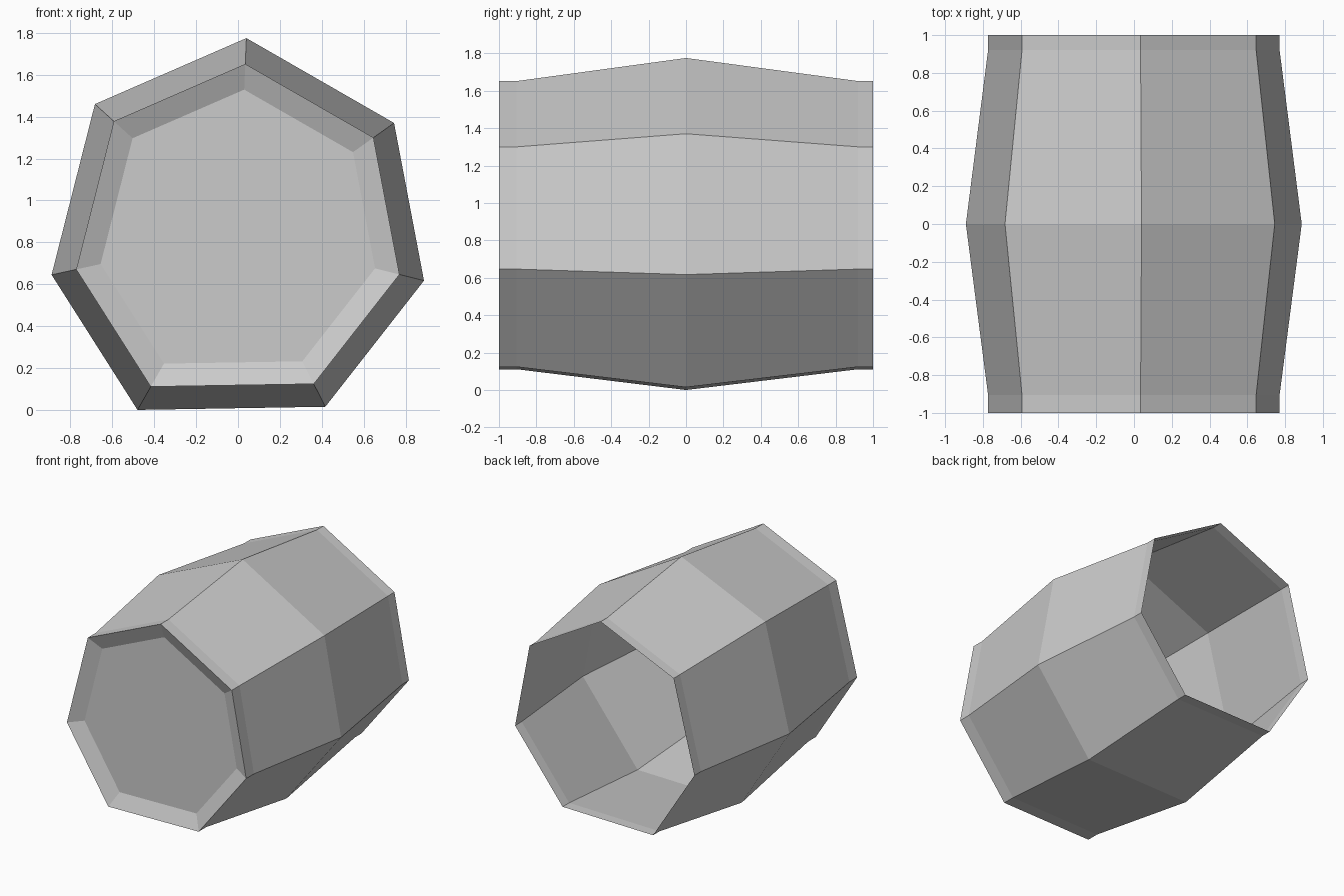
import bpy, bmesh
from mathutils import Vector

if "Cube" in bpy.data.objects:
    bpy.data.objects.remove(bpy.data.objects["Cube"])

# Slightly irregular seven-sided belly outline (x, z)
OUTLINE = [(0.04, 1.775), (0.745, 1.37), (0.888, 0.617), (0.417, 0.015),
           (-0.48, 0.0), (-0.89, 0.645), (-0.683, 1.46)]
CENTRE_Z = 0.84

# Rings from the recessed front lid to the open back rim: (y, scale)
RINGS = [(-0.95, 0.737), (-1.0, 0.868), (-0.905, 0.868),
         (0.0, 1.0), (0.92, 0.868), (1.0, 0.868)]


def add_ring(bm, y, scale):
    return [bm.verts.new((x * scale, y, CENTRE_Z + (z - CENTRE_Z) * scale))
            for x, z in OUTLINE]


bm = bmesh.new()
rings = [add_ring(bm, y, s) for y, s in RINGS]

# Barrel walls and sloping front rim
for a, b in zip(rings, rings[1:]):
    for i in range(len(OUTLINE)):
        j = (i + 1) % len(OUTLINE)
        bm.faces.new((a[i], a[j], b[j], b[i]))

# Recessed lid; the back stays open
lid = bm.faces.new(rings[0])
bmesh.ops.recalc_face_normals(bm, faces=bm.faces[:])
lid.normal_update()
if lid.normal.dot(Vector((0, -1, 0))) < 0:
    bmesh.ops.reverse_faces(bm, faces=bm.faces[:])

mesh = bpy.data.meshes.new("barrel")
bm.to_mesh(mesh)
bm.free()
bpy.context.collection.objects.link(bpy.data.objects.new("barrel", mesh))
